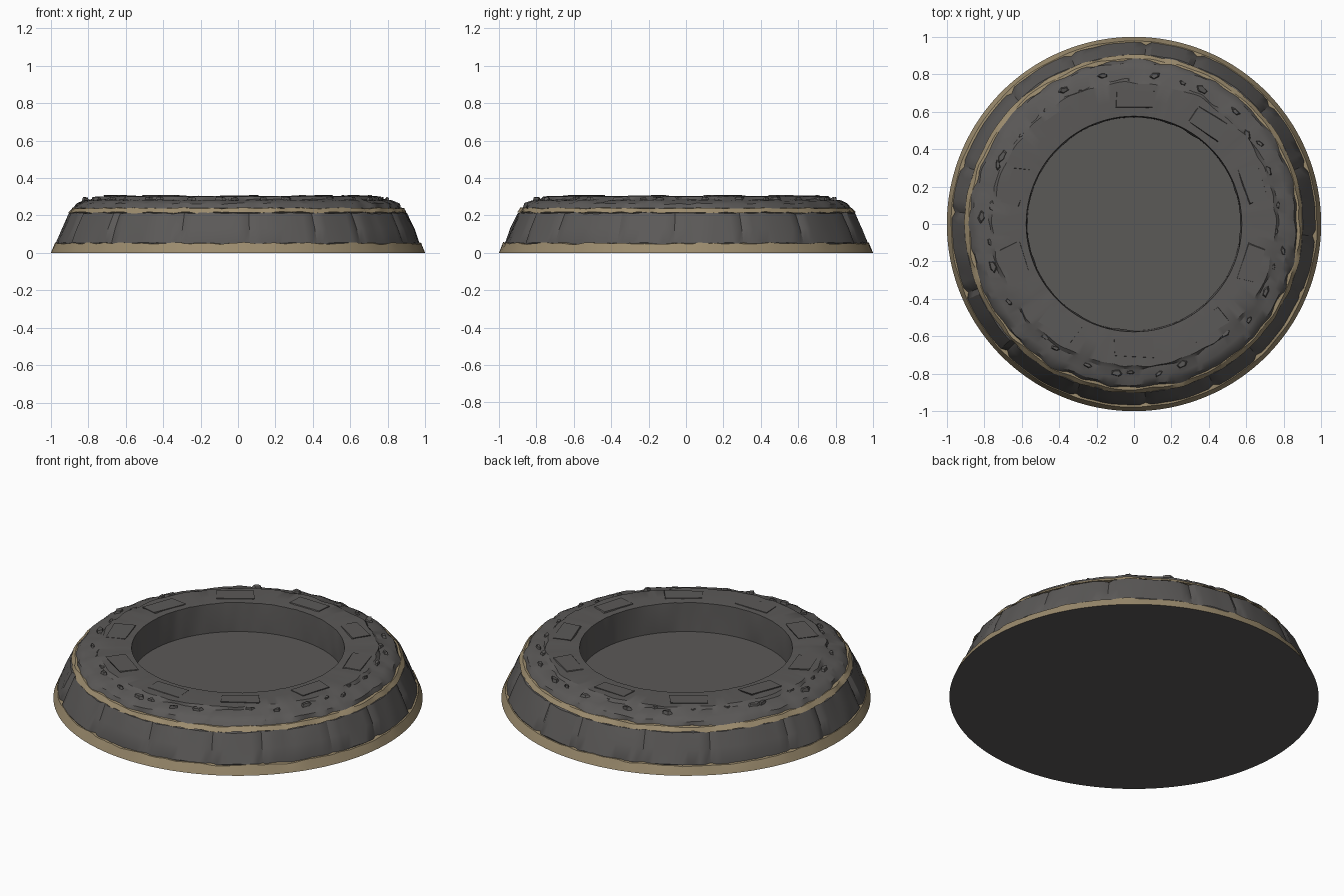
import bpy, bmesh, math, random
from mathutils import Vector, Matrix, noise

random.seed(7)
if "Cube" in bpy.data.objects:
    bpy.data.objects.remove(bpy.data.objects["Cube"], do_unlink=True)

SEGMENTS = 192
BLOCKS = 16


def material(name, color):
    mat = bpy.data.materials.new(name)
    mat.use_nodes = True
    mat.diffuse_color = (*color, 1)
    bsdf = mat.node_tree.nodes["Principled BSDF"]
    bsdf.inputs["Base Color"].default_value = (*color, 1)
    bsdf.inputs["Roughness"].default_value = 0.9
    return mat


stone = material("dark stone", (0.105, 0.1, 0.097))
sand = material("sandy trim", (0.33, 0.26, 0.155))


def finish(bm, name, mat, angle=30):
    bmesh.ops.recalc_face_normals(bm, faces=bm.faces)
    mesh = bpy.data.meshes.new(name)
    bm.to_mesh(mesh)
    bm.free()
    mesh.materials.append(mat)
    obj = bpy.data.objects.new(name, mesh)
    bpy.context.collection.objects.link(obj)
    bpy.ops.object.select_all(action="DESELECT")
    obj.select_set(True)
    bpy.context.view_layer.objects.active = obj
    bpy.ops.object.shade_smooth_by_angle(angle=math.radians(angle))
    return obj


def polar(r, a, z):
    return Vector((r * math.cos(a), r * math.sin(a), z))


def ripple(a, row, freq):
    return noise.noise(Vector((math.cos(a) * freq, math.sin(a) * freq, row * 7.3)))


def lathe(name, mat, rows, block_depth=0.0):
    """Spin rows of (radius, height, radial wear, vertical wear)."""
    bm = bmesh.new()
    rings = []
    depth = [random.uniform(-block_depth, block_depth) for _ in range(BLOCKS)]
    seams = [round((b + random.uniform(-0.2, 0.2)) * SEGMENTS / BLOCKS) % SEGMENTS
             for b in range(BLOCKS)]
    for k, (r, z, wear_r, wear_z) in enumerate(rows):
        ring = []
        if r == 0:
            rings.append([bm.verts.new((0, 0, z))] * SEGMENTS)
            continue
        for i in range(SEGMENTS):
            a = math.tau * i / SEGMENTS
            off = 0
            if block_depth and 0 < k < len(rows) - 1:
                off = depth[sum(s <= i for s in seams) % BLOCKS]
                if i in seams:
                    off = -0.014
            ring.append(bm.verts.new(polar(r + off + wear_r * ripple(a, k, 9), a,
                                           z + wear_z * ripple(a, k + 20, 14))))
        rings.append(ring)
    for low, high in zip(rings, rings[1:]):
        for i in range(SEGMENTS):
            j = (i + 1) % SEGMENTS
            corners = list(dict.fromkeys((low[i], low[j], high[j], high[i])))
            bm.faces.new(corners)
    return finish(bm, name, mat)


# Sandy foot with a closed underside
lathe("foot_trim", sand, [(1, 0, 0, 0), (0.995, 0.012, 0, 0),
                          (0.978, 0.05, 0.004, 0.01), (0.955, 0.052, 0, 0.008)])
lathe("underside", stone, [(0, 0, 0, 0), (1, 0, 0, 0)])

# Sloping course of stone blocks with sunken seams
lathe("wall_blocks", stone, [(0.965, 0.03, 0, 0), (0.97, 0.054, 0.004, 0.006),
                             (0.94, 0.13, 0.008, 0), (0.902, 0.212, 0.006, 0.008),
                             (0.86, 0.22, 0, 0)], 0.005)

# Sandy line between the courses
lathe("upper_trim", sand, [(0.86, 0.214, 0, 0), (0.903, 0.216, 0.01, 0.008),
                           (0.884, 0.238, 0.01, 0.006), (0.85, 0.242, 0, 0)])

# Worn rim, recessed well and floor
lathe("rim", stone, [(0.85, 0.225, 0, 0), (0.876, 0.238, 0.02, 0.006),
                     (0.86, 0.262, 0.012, 0.008), (0.825, 0.279, 0.012, 0.006),
                     (0.775, 0.286, 0.018, 0.006), (0.757, 0.301, 0.016, 0.003),
                     (0.66, 0.303, 0, 0.004), (0.576, 0.300, 0, 0.003),
                     (0.57, 0.215, 0.008, 0), (0.57, 0.13, 0, 0)])
lathe("well_floor", stone, [(0.572, 0.13, 0, 0), (0, 0.13, 0, 0)])


# Ten slightly tilted paving slabs around the rim
def slab(index):
    bm = bmesh.new()
    bmesh.ops.create_cube(bm, size=1)
    bmesh.ops.scale(bm, verts=bm.verts, vec=(0.1, 0.19, 0.02))
    for v in bm.verts:
        v.co.x += random.uniform(-0.012, 0.012)
        v.co.y += random.uniform(-0.014, 0.014)
        v.co.z += random.uniform(-0.003, 0.002)
    a = math.radians(18 + 36 * index)
    bmesh.ops.transform(bm, verts=bm.verts, matrix=Matrix.Rotation(a, 4, "Z")
                        @ Matrix.Translation((0.665, 0, 0.297)))
    finish(bm, f"rim_slab_{index + 1}", stone)


for n in range(10):
    slab(n)

# Broken stone chips around the outer step of the rim
chips = bmesh.new()
for n in range(36):
    a = math.tau * (n + random.uniform(-0.35, 0.35)) / 36
    r = random.uniform(0.755, 0.815)
    size = random.uniform(0.018, 0.04)
    made = bmesh.ops.create_cone(chips, cap_ends=True, segments=5, radius1=size,
                                 radius2=size * 0.55, depth=0.03)
    for v in made["verts"]:
        v.co.x *= random.uniform(0.5, 0.9)
        v.co.y *= random.uniform(1, 1.8)
        v.co.z += random.uniform(-0.004, 0.004)
    bmesh.ops.transform(chips, verts=made["verts"],
                        matrix=Matrix.Translation(polar(r, a, 0.281))
                        @ Matrix.Rotation(a + random.uniform(-0.4, 0.4), 4, "Z"))
finish(chips, "rim_chips", stone)
